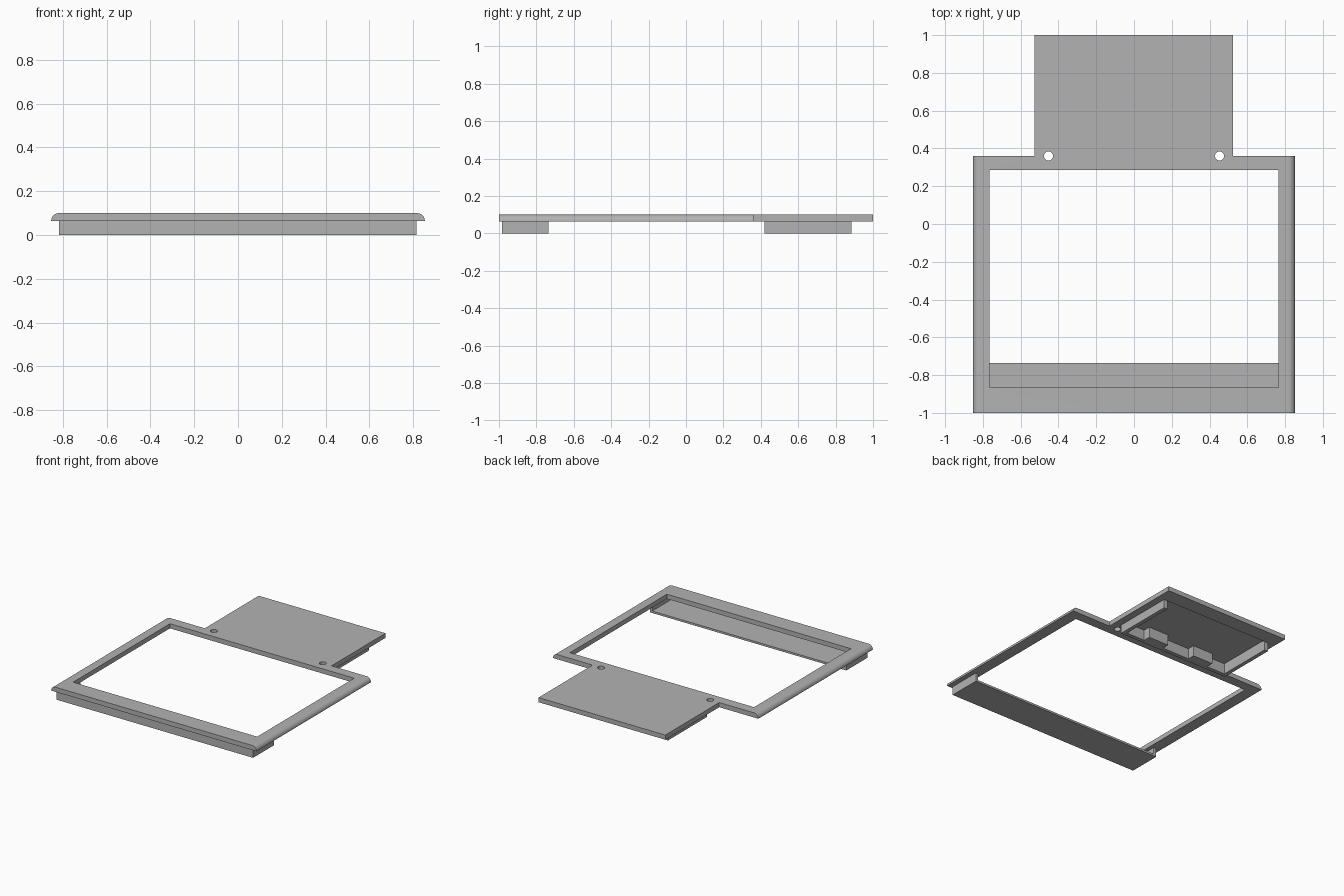
import bpy, bmesh, math

cube = bpy.data.objects.get("Cube")
if cube:
    bpy.data.objects.remove(cube, do_unlink=True)

grey = bpy.data.materials.new("plain_grey")
grey.use_nodes = True
colour = (0.45, 0.45, 0.45, 1)
grey.diffuse_color = colour
grey.node_tree.nodes["Principled BSDF"].inputs["Base Color"].default_value = colour

BOTTOM, TOP = 0.065, 0.10   # underside and top of the main plate


def add_object(name, bm):
    bmesh.ops.recalc_face_normals(bm, faces=bm.faces)
    mesh = bpy.data.meshes.new(name)
    bm.to_mesh(mesh)
    bm.free()
    mesh.materials.append(grey)
    obj = bpy.data.objects.new(name, mesh)
    bpy.context.collection.objects.link(obj)
    return obj


def prism(name, points, offset):
    """Extrude a closed outline along an offset vector."""
    bm = bmesh.new()
    face = bm.faces.new([bm.verts.new(p) for p in points])
    side = bmesh.ops.extrude_face_region(bm, geom=[face])["geom"]
    moved = [v for v in side if isinstance(v, bmesh.types.BMVert)]
    bmesh.ops.translate(bm, verts=moved, vec=offset)
    return add_object(name, bm)


def box(name, x0, x1, y0, y1, z0, z1):
    corners = [(x0, y0, z0), (x1, y0, z0), (x1, y1, z0), (x0, y1, z0)]
    return prism(name, corners, (0, 0, z1 - z0))


def combine(target, tool, operation):
    """Apply a boolean and remove the tool object."""
    mod = target.modifiers.new("join_or_cut", "BOOLEAN")
    mod.operation = operation
    mod.solver = "EXACT"
    mod.object = tool
    bpy.context.view_layer.objects.active = target
    bpy.ops.object.modifier_apply(modifier=mod.name)
    bpy.data.objects.remove(tool, do_unlink=True)


# Bezel plate: half-round side edges, swept from front to back
radius, half_width = TOP - BOTTOM, 0.853
arc = [(half_width - radius + radius * math.cos(a), BOTTOM + radius * math.sin(a))
       for a in (math.pi / 2 * i / 10 for i in range(11))]
section = arc + [(-x, z) for x, z in reversed(arc)]
bezel = prism("bezel_frame", [(x, -1, z) for x, z in section], (0, 1.36, 0))

# Rear tab, joined to the bezel
combine(bezel, box("rear_tab", -0.528, 0.525, 0.32, 1, BOTTOM, TOP), "UNION")

# Window opening, shallow recess under the tab and two screw holes
combine(bezel, box("window_cutter", -0.765, 0.765, -0.865, 0.285, 0, 0.2), "DIFFERENCE")
combine(bezel, box("recess_cutter", -0.44, 0.44, 0.45, 0.885, 0, 0.08), "DIFFERENCE")
for side in (-1, 1):
    ring = [(side * 0.453 + 0.024 * math.cos(math.tau * i / 32),
             0.36 + 0.024 * math.sin(math.tau * i / 32), 0) for i in range(32)]
    combine(bezel, prism("hole_cutter", ring, (0, 0, 0.2)), "DIFFERENCE")

# Front tray: floor, front wall and end walls, open at the back
tray = box("front_tray", -0.818, 0.815, -0.985, -0.735, 0, BOTTOM)
combine(tray, box("tray_cutter", -0.795, 0.795, -0.962, -0.6, 0.015, 0.2), "DIFFERENCE")

# U-shaped holder below the tab, open at the back, with two inner bosses
holder = box("rear_holder", -0.47, 0.47, 0.42, 0.885, 0, BOTTOM)
combine(holder, box("holder_cutter", -0.44, 0.44, 0.45, 1.1, -0.1, 0.2), "DIFFERENCE")
for side in (-1, 1):
    mid = side * 0.2
    box("left_boss" if side > 0 else "right_boss",
        mid - 0.085, mid + 0.085, 0.45, 0.505, 0, 0.08)

# Smooth only the rounded edges and hole walls
bpy.ops.object.select_all(action="DESELECT")
bezel.select_set(True)
bpy.context.view_layer.objects.active = bezel
bpy.ops.object.shade_smooth_by_angle(angle=math.radians(30))
